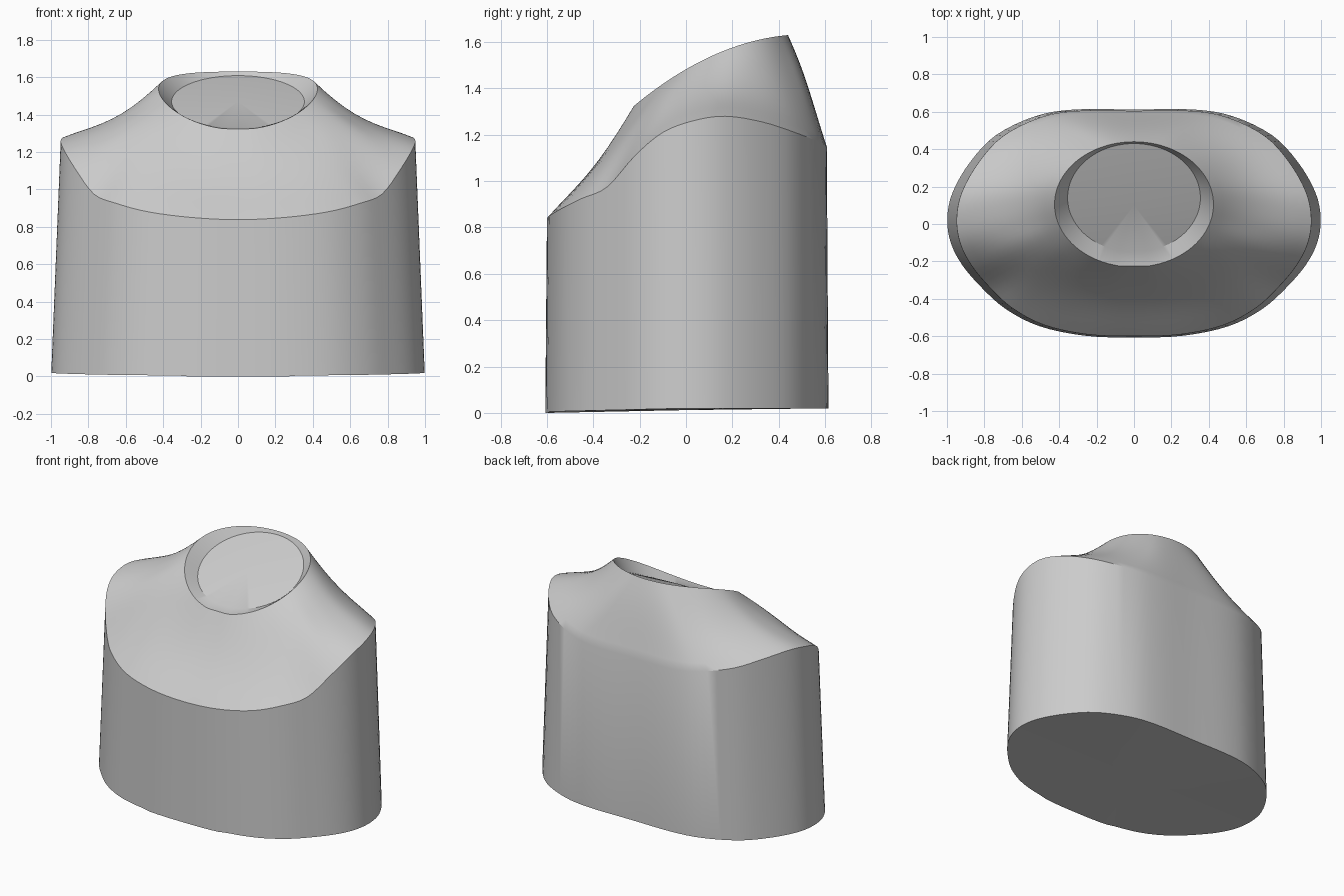
import bpy, bmesh, math
from mathutils import Vector

if "Cube" in bpy.data.objects:
    bpy.data.objects.remove(bpy.data.objects["Cube"])

# Half of the shoulder rim, back to front: x, y, z, and bulge (+) or sag (-) towards the neck
RIM = [(0.00, 0.605, 1.15, 0.025), (0.30, 0.605, 1.15, 0.02), (0.50, 0.570, 1.17, -0.01),
       (0.70, 0.470, 1.21, -0.03), (0.83, 0.330, 1.255, -0.04), (0.92, 0.170, 1.28, -0.04),
       (0.948, 0.030, 1.26, -0.035), (0.93, -0.100, 1.21, -0.02), (0.87, -0.220, 1.11, 0.01),
       (0.77, -0.340, 0.975, 0.025), (0.65, -0.450, 0.925, 0.0), (0.48, -0.540, 0.88, -0.02),
       (0.25, -0.590, 0.85, -0.03), (0.00, -0.600, 0.838, -0.03)]
STEPS, RINGS = 4, 10


def spline(points, steps):
    """Catmull-Rom through the points, mirrored at both ends."""
    pts = [Vector(p) for p in points]
    flip = lambda p: Vector((-p[0], p[1], p[2], p[3]))
    pts = [flip(pts[1])] + pts + [flip(pts[-2])]
    out = []
    for i in range(1, len(pts) - 2):
        a, b, c, d = pts[i - 1:i + 3]
        for k in range(steps):
            t = k / steps
            out.append(0.5 * (2 * b + (c - a) * t + (2 * a - 5 * b + 4 * c - d) * t * t
                              + (3 * b - a - 3 * c + d) * t ** 3))
    return out + [pts[-2]]


def neck_edge(angle):
    x, y = 0.425 * math.cos(angle), max(0.105 + 0.335 * math.sin(angle), -0.225)
    s = (0.44 - y) / 0.67
    return Vector((x, y, 1.63 - 0.061 * s - 0.249 * s * s))


def neck_floor(angle):
    x, y = 0.355 * math.cos(angle), 0.14 + 0.29 * math.sin(angle)
    return Vector((x, y, 1.33 + 0.48 * (y + 0.15)))


half = spline(RIM, STEPS)
outline = half + [Vector((-p[0], p[1], p[2], p[3])) for p in half[-2:0:-1]]
angles = [math.atan2(p[1] / 0.6, p[0] / 0.95) for p in outline]

# Rings from the base, up the wall, over the shoulders and into the neck recess
rings = [[Vector((p[0] * 1.053, p[1] * 1.012, 0.005 + 0.015 * max(0, min(1, (p[1] + 0.6) / 0.6))))
          for p in outline]]
for r in range(RINGS + 1):
    t = r / RINGS
    ring = []
    for p, a in zip(outline, angles):
        v = Vector(p[:3]).lerp(neck_edge(a), t)
        v.z += p[3] * 1.2 * math.sin(math.pi * t ** 1.2)
        ring.append(v)
    rings.append(ring)
rings.append([neck_floor(a) for a in angles])
for v in rings[0]:
    if v.y < -0.59:
        v.z = 0.0

# Torso skin
bm = bmesh.new()
loops = [[bm.verts.new(v) for v in ring] for ring in rings]
n = len(outline)
for lo, hi in zip(loops, loops[1:]):
    for i in range(n):
        j = (i + 1) % n
        bm.faces.new((lo[i], lo[j], hi[j], hi[i]))

# Base cap and neck floor as fans
for loop, centre in ((loops[0], (0, 0, 0.012)), (loops[-1], (0, 0.1, 1.47))):
    c = bm.verts.new(centre)
    for i in range(n):
        bm.faces.new((loop[i], loop[(i + 1) % n], c))
bmesh.ops.recalc_face_normals(bm, faces=bm.faces)

mesh = bpy.data.meshes.new("torso_bust")
bm.to_mesh(mesh)
bm.free()
torso = bpy.data.objects.new("torso_bust", mesh)
bpy.context.collection.objects.link(torso)
bpy.context.view_layer.objects.active = torso
torso.select_set(True)
bpy.ops.object.shade_smooth_by_angle(angle=math.radians(30))
